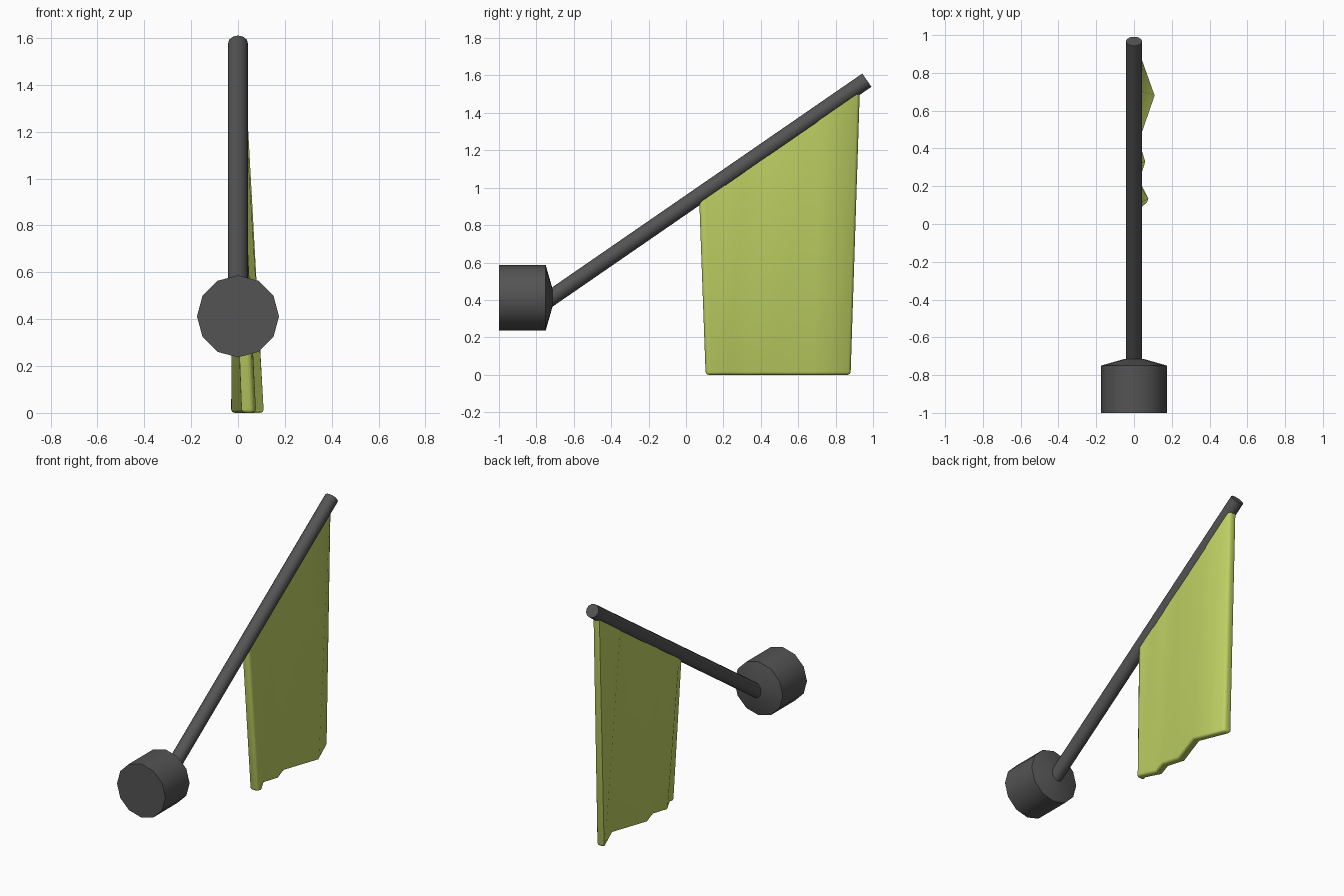
import bpy, bmesh, math
from mathutils import Vector

cube = bpy.data.objects.get("Cube")
if cube:
    bpy.data.objects.remove(cube, do_unlink=True)


def make_material(name, rgb):
    mat = bpy.data.materials.new(name)
    mat.use_nodes = True
    mat.diffuse_color = (*rgb, 1)
    mat.node_tree.nodes["Principled BSDF"].inputs["Base Color"].default_value = (*rgb, 1)
    return mat


def finish(bm, name, mat, angle):
    bmesh.ops.recalc_face_normals(bm, faces=bm.faces)
    mesh = bpy.data.meshes.new(name)
    bm.to_mesh(mesh)
    bm.free()
    obj = bpy.data.objects.new(name, mesh)
    bpy.context.collection.objects.link(obj)
    mesh.materials.append(mat)
    bpy.ops.object.select_all(action='DESELECT')
    obj.select_set(True)
    bpy.context.view_layer.objects.active = obj
    bpy.ops.object.shade_smooth_by_angle(angle=math.radians(angle))
    return obj


def turned(name, origin, direction, profile, mat, sides=12):
    """Lathe (distance, radius) pairs around an axis lying in the YZ plane."""
    axis = Vector(direction).normalized()
    side = Vector((1, 0, 0))
    up = side.cross(axis)
    bm = bmesh.new()
    rings = []
    for dist, radius in profile:
        ring = []
        for i in range(sides):
            a = math.tau * i / sides
            ring.append(bm.verts.new(Vector(origin) + axis * dist
                                     + radius * (side * math.cos(a) + up * math.sin(a))))
        rings.append(ring)
    for r0, r1 in zip(rings, rings[1:]):
        for i in range(sides):
            j = (i + 1) % sides
            bm.faces.new((r0[i], r0[j], r1[j], r1[i]))
    bm.faces.new(rings[0])
    bm.faces.new(rings[-1])
    return finish(bm, name, mat, 35)


dark_grey = make_material("dark grey", (0.088, 0.088, 0.088))
lime = make_material("lime cloth", (0.52, 0.64, 0.125))

# Wall mount with a tapered cap
MOUNT_Z = 0.412
turned("mount", (0, -1, MOUNT_Z), (0, 1, 0),
       [(0, 0.175), (0.25, 0.175), (0.285, 0.052)], dark_grey)

# Slanted pole
SLOPE = 0.69
start = Vector((0, -0.75, MOUNT_Z - 0.03 * SLOPE))
end = Vector((0, 0.967, 1.575))
turned("pole", start, end - start, [(0, 0.043), ((end - start).length, 0.043)], dark_grey)

# Cloth: folds at the hem that flatten out toward the pole
THICK = 0.055
folds = [(0.105, 0.065), (0.135, 0.077), (0.23, 0.027), (0.33, 0.06),
         (0.44, 0.026), (0.68, 0.11), (0.88, 0.028)]
bm = bmesh.new()
columns = []
for y, x in folds:
    top_y = 0.07 + (y - 0.105) * 1.11
    top_z = MOUNT_Z + (top_y + 0.72) * SLOPE
    columns.append([bm.verts.new(co) for co in (
        (x, y, 0), (0.025, top_y, top_z), (-0.025, top_y, top_z), (x - THICK, y, 0))])
for c0, c1 in zip(columns, columns[1:]):
    for i in range(4):
        j = (i + 1) % 4
        bm.faces.new((c0[i], c0[j], c1[j], c1[i]))
bm.faces.new(columns[0])
bm.faces.new(columns[-1])

# Rounded hem and side borders
border = []
for i in (0, 3):
    border += [bm.edges.get((a[i], b[i])) for a, b in zip(columns, columns[1:])]
for col in (columns[0], columns[-1]):
    border += [bm.edges.get((col[0], col[1])), bm.edges.get((col[2], col[3])),
               bm.edges.get((col[0], col[3]))]
bmesh.ops.bevel(bm, geom=border, offset=0.014, segments=2, profile=0.5,
                affect='EDGES', clamp_overlap=True)
finish(bm, "cloth", lime, 50)
